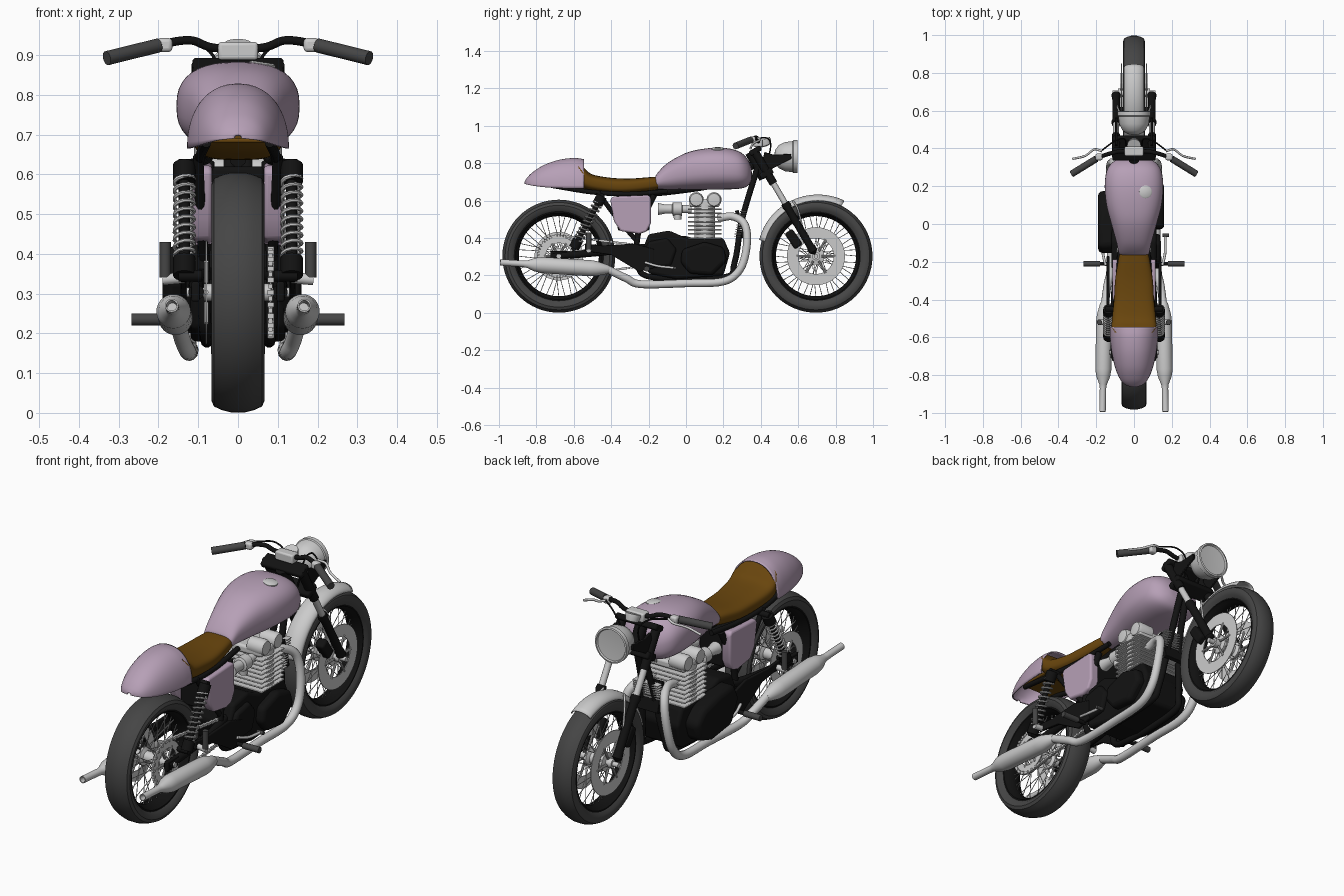
import bpy, bmesh, math
from mathutils import Vector, Matrix

if "Cube" in bpy.data.objects:
    bpy.data.objects.remove(bpy.data.objects["Cube"])

def mat(name, c):
    m = bpy.data.materials.new(name)
    m.diffuse_color = (*c, 1)
    m.use_nodes = True
    m.node_tree.nodes["Principled BSDF"].inputs["Base Color"].default_value = m.diffuse_color
    return m

PINK = mat("pink_paint", (.47, .35, .47))
BROWN = mat("brown_leather", (.14, .06, .004))
BLACK = mat("black_metal", (.006, .006, .006))
RUBBER = mat("rubber", (.06, .06, .06))

def finish(name, bm, m=None, angle=35, bevel=0):
    bmesh.ops.recalc_face_normals(bm, faces=bm.faces)
    me = bpy.data.meshes.new(name)
    bm.to_mesh(me)
    bm.free()
    me.shade_smooth()
    me.set_sharp_from_angle(angle=math.radians(angle))
    ob = bpy.data.objects.new(name, me)
    bpy.context.collection.objects.link(ob)
    if m:
        me.materials.append(m)
    if bevel:
        b = ob.modifiers.new("bevel", 'BEVEL')
        b.width, b.segments, b.limit_method = bevel, 3, 'ANGLE'
    return ob

def skin(name, rings, m=None, caps=True, loop=True, wrap=False, angle=35):
    bm = bmesh.new()
    vs = [[bm.verts.new(p) for p in r] for r in rings]
    n = len(rings[0])
    pairs = list(zip(vs, vs[1:])) + ([(vs[-1], vs[0])] if wrap else [])
    for a, b in pairs:
        for i in range(n if loop else n - 1):
            j = (i + 1) % n
            bm.faces.new((a[i], a[j], b[j], b[i]))
    if caps and loop and not wrap:
        bm.faces.new(vs[0])
        bm.faces.new(vs[-1])
    bmesh.ops.remove_doubles(bm, verts=bm.verts, dist=1e-5)
    return finish(name, bm, m, angle)

def revolve(name, prof, at, axis=(1, 0, 0), m=None, steps=32, wrap=False):
    """prof: (radius, height) along axis; wrap closes the profile into a ring."""
    q = Vector(axis).to_track_quat('Z', 'Y')
    rings = [[Vector(at) + q @ Vector((r * math.cos(a), r * math.sin(a), h))
              for a in (2 * math.pi * i / steps for i in range(steps))] for r, h in prof]
    return skin(name, rings, m, wrap=wrap)

def rod(name, a, b, r, m=None, r2=None, steps=16):
    d = Vector(b) - Vector(a)
    return revolve(name, [(r, 0), (r if r2 is None else r2, d.length)], a, d, m, steps)

def spline(pts, n=6):
    P = [Vector(p) for p in pts]
    P = [2 * P[0] - P[1]] + P + [2 * P[-1] - P[-2]]
    out = []
    for p0, p1, p2, p3 in zip(P, P[1:], P[2:], P[3:]):
        for t in (i / n for i in range(n)):
            out.append(.5 * (2 * p1 + (p2 - p0) * t + (2 * p0 - 5 * p1 + 4 * p2 - p3) * t * t
                             + (3 * p1 - p0 - 3 * p2 + p3) * t ** 3))
    return out + [P[-2]]

def tube(name, pts, r, m=None, n=6, res=3):
    cu = bpy.data.curves.new(name, 'CURVE')
    cu.dimensions, cu.bevel_depth, cu.bevel_resolution, cu.use_fill_caps = '3D', r, res, True
    pts = spline(pts, n)
    s = cu.splines.new('POLY')
    s.points.add(len(pts) - 1)
    for p, c in zip(s.points, pts):
        p.co = (*c, 1)
    tmp = bpy.data.objects.new(name + "_path", cu)
    bpy.context.collection.objects.link(tmp)
    me = bpy.data.meshes.new_from_object(tmp.evaluated_get(bpy.context.evaluated_depsgraph_get()))
    bpy.data.objects.remove(tmp)
    bm = bmesh.new()
    bm.from_mesh(me)
    return finish(name, bm, m, 50)

def plate(name, yz, x0, x1, m=None, bevel=.008):
    return_rings = [[(x, y, z) for y, z in yz] for x in (x0, x1)]
    ob = skin(name, return_rings, m)
    b = ob.modifiers.new("bevel", 'BEVEL')
    b.width, b.segments = bevel, 3
    return ob

def box(name, c, size, m=None, bevel=.005, tilt=0):
    bm = bmesh.new()
    M = Matrix.Translation(c) @ Matrix.Rotation(tilt, 4, 'X') @ Matrix.Diagonal((*size, 1))
    bmesh.ops.create_cube(bm, size=1, matrix=M)
    return finish(name, bm, m, bevel=bevel)

def oval(y, z0, z1, w, e=2.5, n=40, dome=False):
    """superellipse section in xz; dome gives only the upper half"""
    out = []
    for i in range(n):
        a = math.pi * i / (n - 1) if dome else 2 * math.pi * i / n
        c, s = math.cos(a), math.sin(a)
        x, z = [math.copysign(abs(v) ** (2 / e), v) for v in (c, s)]
        out.append((w * x, y, z0 + (z1 - z0) * (z if dome else .5 + .5 * z)))
    return out

def body(name, rows, m, e=2.5, dome=False):
    rows = [tuple(p) + (q.x,) for p, q in zip(spline([r[:3] for r in rows], 5),
                                              spline([(r[3], 0, 0) for r in rows], 5))]
    return skin(name, [oval(*r, e=e, dome=dome) for r in rows], m, loop=not dome)

# wheels: tyre, rim, spokes, hub, discs
def wheel(tag, y, w):
    c = (0, y, .303)
    half = [(.235, .7), (.252, .93), (.272, 1), (.287, .9), (.296, .6), (.302, .25)]
    revolve(tag + "_tyre", [(r, -w * k) for r, k in half] + [(r, w * k) for r, k in half[::-1]], c, m=RUBBER, steps=64, wrap=True)
    half = [(.245, .75), (.232, .75), (.224, .5), (.214, .25)]
    revolve(tag + "_rim", [(r, -w * k) for r, k in half] + [(r, w * k) for r, k in half[::-1]], c, m=BLACK, steps=64, wrap=True)
    revolve(tag + "_hub", [(0, -.085), (.022, -.085), (.022, -.055), (.045, -.05), (.045, -.038), (.028, -.03),
                           (.028, .03), (.045, .038), (.045, .05), (.022, .055), (.022, .085), (0, .085)], c)
    bm = bmesh.new()
    for i in range(40):
        s = 1 if i % 2 else -1
        a = 2 * math.pi * i / 40
        b = a + (.5 if i % 4 < 2 else -.5)
        p = Vector((s * .044, y + .04 * math.cos(b), .303 + .04 * math.sin(b)))
        d = Vector((0, y + .22 * math.cos(a), .303 + .22 * math.sin(a))) - p
        M = Matrix.Translation(p + d / 2) @ d.to_track_quat('Z', 'Y').to_matrix().to_4x4()
        bmesh.ops.create_cone(bm, segments=5, radius1=.002, radius2=.002, depth=d.length, matrix=M)
    finish(tag + "_spokes", bm)

def disc(name, x, y, r, inner):
    revolve(name, [(inner, -.002), (r, -.002), (r, .002), (inner, .002)], (x, y, .303), steps=48, wrap=True)
    for i in range(6):
        a = i * math.pi / 3
        u = Vector((0, math.cos(a), math.sin(a)))
        rod(name + "_arm", Vector((x, y, .303)) + u * .03, Vector((x, y, .303)) + u * (inner + .01), .006, steps=8)

wheel("rear", -.68, .067)
wheel("front", .695, .058)
for s in (-1, 1):
    disc("front_disc", s * .066, .695, .155, .095)
    box("front_caliper", (s * .075, .575, .395), (.05, .05, .1), BLACK, .012, .6)
disc("rear_disc", -.08, -.68, .13, .08)
disc("rear_sprocket", .082, -.68, .105, .07)
rod("rear_axle", (-.13, -.68, .303), (.13, -.68, .303), .012)
rod("front_axle", (-.115, .695, .303), (.115, .695, .303), .012)

# chain
bm = bmesh.new()
path = [(-.68 + .11 * math.cos(a), .303 + .11 * math.sin(a)) for a in (math.pi / 2 + math.pi * i / 22 for i in range(23))]
for z0, z1 in ((.413, .35), (.193, .26)):
    path += [(-.68 + .53 * i / 34, z0 + (z1 - z0) * i / 34) for i in range(1, 35)]
for i, (y, z) in enumerate(path):
    bmesh.ops.create_cube(bm, size=1, matrix=Matrix.Translation((.082, y, z)) @ Matrix.Diagonal((.016 if i % 2 else .01, .014, .012, 1)))
finish("chain", bm)

# tank, cap, seat, tail: rows are (y, bottom, top, half width)
body("fuel_tank", [(-.163, .685, .715, .055), (-.158, .665, .74, .078), (-.1, .66, .80, .092), (0, .66, .855, .12), (.1, .66, .878, .146),
                   (.2, .66, .882, .155), (.28, .663, .865, .145), (.325, .675, .828, .115), (.348, .705, .78, .07), (.352, .73, .75, .02)], PINK)
revolve("fuel_cap", [(0, 0), (.034, 0), (.034, .01), (.028, .014), (0, .014)], (.06, .17, .868), (.15, 0, 1))
body("seat", [(-.575, .68, .805, .105), (-.545, .662, .775, .118), (-.5, .65, .74, .116), (-.4, .637, .722, .106), (-.3, .638, .718, .1),
              (-.2, .65, .725, .085), (-.15, .66, .728, .075)], BROWN, 3)
tail = body("tail_hump", [(-.545, .665, .822, .128), (-.6, .665, .828, .127), (-.68, .667, .818, .118), (-.76, .672, .79, .1),
                          (-.82, .68, .752, .075), (-.85, .686, .722, .048), (-.864, .69, .7, .01)], PINK, 2.2, True)
sm = tail.modifiers.new("shell", 'SOLIDIFY')
sm.thickness = .006
box("seat_pan", (0, -.62, .685), (.19, .2, .012), BROWN)

# front mudguard
rings = []
for i in range(25):
    a = math.radians(63 + 101 * i / 24)
    R = .334 - .018 * i / 24
    rings.append([(.054 * math.sin(t), .695 + (R - .035 * (1 - math.cos(t))) * math.cos(a), .303 + (R - .035 * (1 - math.cos(t))) * math.sin(a))
                  for t in (-1.5 + 3 * k / 12 for k in range(13))])
guard = skin("front_mudguard", rings, loop=False)
guard.modifiers.new("thickness", 'SOLIDIFY').thickness = .004

# forks, clamps, headlight
top, low = Vector((0, .36, .875)), Vector((0, .698, .3))
for s in (-1, 1):
    P = lambda t: top.lerp(low, t) + Vector((s * .095, 0, 0))
    rod("fork_upper", P(0), P(.32), .022, BLACK)
    rod("fork_stanchion", P(.3), P(.55), .016)
    revolve("fork_slider", [(0, 0), (.022, 0), (.025, .02), (.02, .04), (.02, .26), (.024, .3), (0, .32)], P(.5), low - top, BLACK)
    plate("headlight_bracket", [(.40, .78), (.42, .86), (.47, .845), (.56, .85), (.565, .825), (.46, .77), (.44, .73)], s * .088, s * .1, BLACK, .003)
    tube("mudguard_stay", [(s * .056, .57, .6), (s * .08, .6, .55), (s * .09, .63, .42)], .005)
box("top_clamp", (0, .37, .866), (.23, .07, .03), BLACK, .01, .53)
box("lower_clamp", (0, .43, .745), (.23, .075, .035), BLACK, .01, .53)
rod("steering_head", (0, .345, .86), (0, .42, .72), .03, BLACK)
revolve("headlight", [(0, 0), (.035, .006), (.062, .026), (.078, .06), (.083, .1), (.088, .104), (.088, .125), (.08, .127), (.076, .12), (0, .115)],
        (0, .47, .835), (0, 1, 0), steps=40)
box("bar_clamp", (0, .385, .91), (.1, .05, .045), None, .008)
revolve("gauge", [(0, 0), (.03, .005), (.036, .03), (.036, .04), (0, .04)], (0, .43, .89), (0, -.4, 1))

# handlebars, grips, levers, cables
tube("handlebar", [(x * s, y, z) for s, seq in ((-1, 1), (1, -1)) for x, y, z in
     [(.32, .272, .895), (.2, .345, .925), (.12, .375, .937), (.06, .385, .918)][::seq]], .011, BLACK)
for s in (-1, 1):
    rod("grip", (s * .2, .345, .924), (s * .33, .265, .892), .018, RUBBER)
    box("switch_housing", (s * .185, .355, .925), (.04, .035, .035), None, .01)
    tube("lever", [(s * .17, .385, .935), (s * .21, .395, .925), (s * .26, .36, .905), (s * .325, .345, .88)], .006)
    tube("cable", [(s * .17, .39, .935), (s * .1, .44, .93), (s * .05, .45, .87), (s * .04, .4, .72)], .004, BLACK)

# engine
plate("crankcase", [(-.24, .32), (-.2, .42), (-.09, .44), (.0, .4), (.2, .4), (.235, .32), (.2, .2), (-.05, .18), (-.2, .21)], -.12, .12, BLACK, .015)
plate("left_cover", [(-.16, .34), (-.12, .42), (0, .41), (.12, .38), (.18, .32), (.15, .23), (.05, .2), (-.1, .22)], -.19, -.1, BLACK, .025)
plate("right_cover", [(-.02, .34), (.1, .38), (.2, .35), (.22, .28), (.14, .2), (.02, .21), (-.03, .27)], .1, .16, BLACK, .02)
plate("sprocket_cover", [(-.24, .3), (-.2, .38), (-.1, .4), (-.05, .34), (-.08, .25), (-.2, .24)], .09, .14, BLACK, .015)
for i in range(8):
    box("cylinder_fin", (0, .1, .4 + i * .022), (.25, .18, .008), None, .003)
for s in (-1, 1):
    rod("cylinder_barrel", (s * .062, .1, .38), (s * .062, .1, .58), .055, steps=24)
    for y in (.055, .15):
        revolve("cam_cover", [(0, 0), (.038, 0), (.04, .07), (.033, .085), (0, .09)], (s * .035, y, .605), (s, 0, 0), steps=24)
    revolve("carburettor", [(0, 0), (.022, 0), (.022, .05), (.036, .052), (.036, .1), (.024, .105), (.024, .14), (.032, .18), (0, .18)],
            (s * .062, .03, .555), (0, -1, 0), steps=24)
    rod("float_bowl", (s * .062, -.045, .56), (s * .062, -.045, .5), .025, r2=.02)
box("cylinder_head", (0, .1, .585), (.23, .16, .04), None, .012)
box("oil_cooler", (0, .29, .475), (.13, .02, .15), BLACK, .003, .25)
for i in range(12):
    box("cooler_fin", (0, .29 + .25 * (.41 + i * .012 - .475) * -1 * -1, .41 + i * .012), (.14, .035, .004), None, 0)
box("battery_box", (0, -.28, .53), (.13, .17, .18), BLACK, .01)

# frame
tube("spine", [(0, .37, .8), (0, .2, .7), (0, -.1, .65), (0, -.3, .64)], .022, BLACK)
for s in (-1, 1):
    tube("cradle", [(s * .015, .38, .77), (s * .03, .3, .5), (s * .06, .26, .27), (s * .075, .2, .19), (s * .08, -.18, .19),
                    (s * .085, -.26, .27), (s * .085, -.25, .45), (s * .075, -.17, .63)], .016, BLACK)
    tube("seat_rail", [(s * .07, -.1, .65), (s * .085, -.3, .635), (s * .095, -.5, .645), (s * .08, -.72, .68)], .013, BLACK)
    tube("rear_stay", [(s * .085, -.26, .38), (s * .095, -.38, .52), (s * .1, -.47, .645)], .013, BLACK)
    tube("swingarm", [(s * .08, -.22, .35), (s * .1, -.35, .335), (s * .105, -.55, .315), (s * .105, -.71, .303)], .02, BLACK)
    box("axle_plate", (s * .107, -.68, .305), (.02, .09, .05), BLACK)
    plate("side_panel", [(-.405, .605), (-.39, .622), (-.2, .63), (-.187, .615), (-.187, .48), (-.21, .435), (-.25, .422), (-.35, .437), (-.385, .49)],
          s * .065, s * .115, PINK, .02)

    # shock absorbers
    a, b = Vector((s * .135, -.45, .625)), Vector((s * .135, -.6, .345))
    d = b - a
    q = d.to_track_quat('Z', 'Y')
    rod("shock_body", a, b, .014, BLACK)
    rod("shock_top", a, a + d * .16, .028, BLACK)
    rod("shock_base", b - d * .16, b, .028, BLACK)
    tube("shock_spring", [a + d * (.13 + .72 * i / 110) + q @ Vector((.025 * math.cos(i * .57), .025 * math.sin(i * .57), 0)) for i in range(111)],
         .005, n=1, res=1)
    rod("shock_mount", (s * .09, -.45, .625), (s * .15, -.45, .625), .014, BLACK)
    rod("shock_foot", (s * .09, -.6, .345), (s * .15, -.6, .345), .014, BLACK)

    # exhaust pipe and muffler
    tube("exhaust_pipe", [(s * .062, .17, .505), (s * .07, .25, .515), (s * .1, .315, .47), (s * .12, .325, .36), (s * .128, .29, .235),
                          (s * .125, .2, .168), (s * .12, 0, .158), (s * .125, -.24, .153), (s * .14, -.32, .185), (s * .155, -.43, .238)], .021, res=4)
    revolve("muffler", [(.018, 0), (.024, .01), (.04, .07), (.043, .1), (.043, .36), (.036, .4), (.02, .44), (.017, .46), (.017, .585), (.013, .585), (.012, .5), (0, .5)],
            (s * .155, -.41, .232), (s * .02, -1, .065))

    # foot pegs and brackets
    plate("peg_bracket", [(-.17, .24), (-.17, .34), (-.27, .37), (-.45, .36), (-.54, .37), (-.54, .33), (-.4, .31), (-.25, .22)], s * .13, s * .145, BLACK, .004)
    rod("rider_peg_mount", (s * .13, -.21, .235), (s * .19, -.21, .235), .01, BLACK)
    rod("rider_peg", (s * .18, -.21, .235), (s * .268, -.21, .235), .015, RUBBER)
    rod("passenger_peg", (s * .183, -.52, .34), (s * .183, -.52, .43), .014, RUBBER)
    rod("passenger_peg_mount", (s * .135, -.52, .34), (s * .19, -.52, .335), .014)
    tube("foot_lever", [(s * .15, -.22, .27), (s * .165, -.15, .25), (s * .165, -.06, .24)], .007)
    rod("foot_lever_tip", (s * .15, -.06, .24), (s * .185, -.06, .24), .009, RUBBER)
